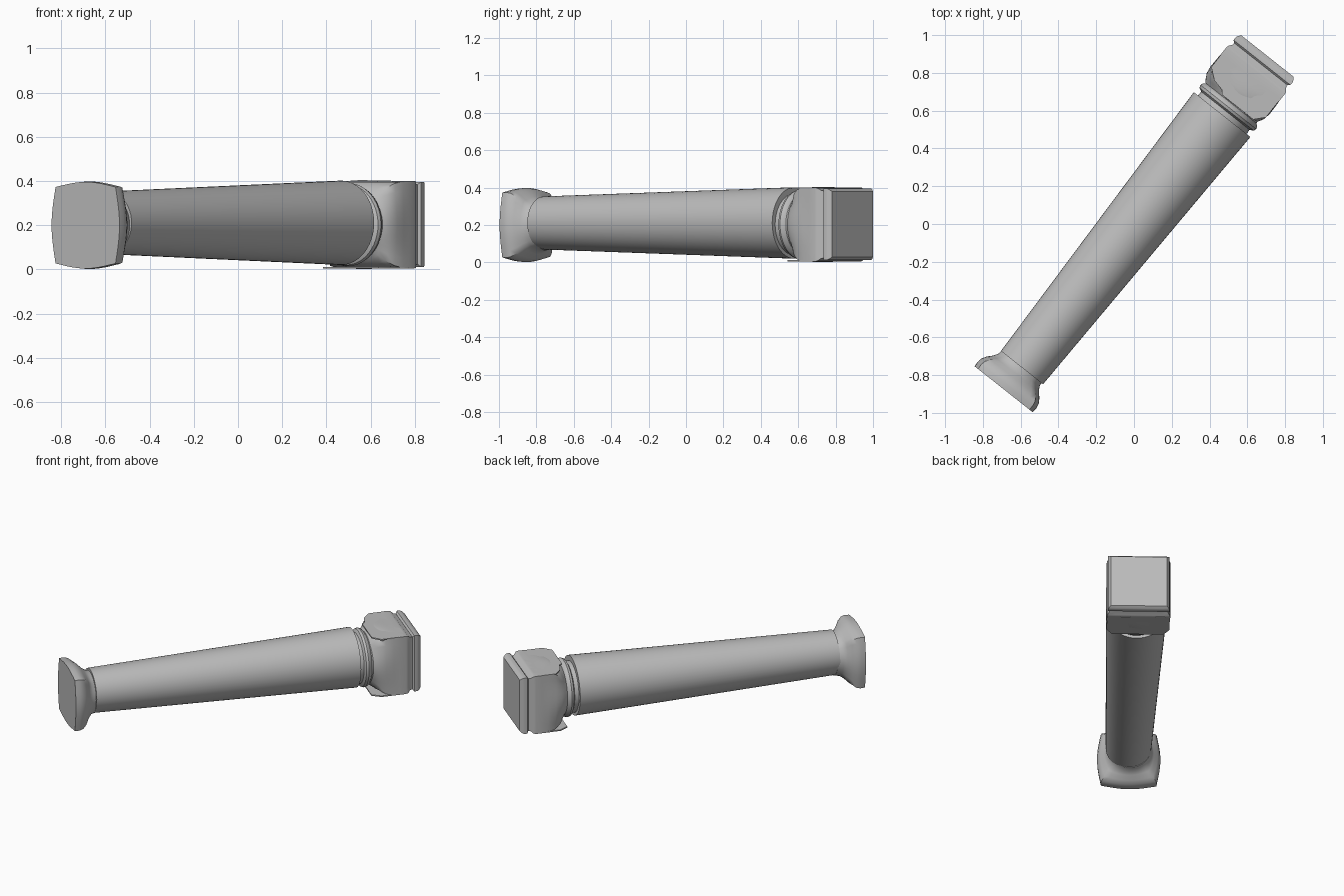
import bpy, bmesh
from math import sin, cos, tau
from mathutils import Matrix, Vector

if "Cube" in bpy.data.objects:
    bpy.data.objects.remove(bpy.data.objects["Cube"])

stone = bpy.data.materials.new("grey stone")
stone.use_nodes = True
stone.diffuse_color = (0.5, 0.5, 0.5, 1)
stone.node_tree.nodes["Principled BSDF"].inputs["Base Color"].default_value = (0.5, 0.5, 0.5, 1)

# Frame of the fallen column: local x is sideways, y is up, z runs along the axis
along = Vector((0.62, 0.784, 0)).normalized()
side = Vector((-along.y, along.x, 0))
frame = Matrix((side, (0, 0, 1), along)).transposed().to_4x4()
frame.translation = (-0.69, -0.875, 0.2)
SIDES = 48


def finish(name, bm):
    bmesh.ops.recalc_face_normals(bm, faces=bm.faces)
    bm.transform(frame)
    mesh = bpy.data.meshes.new(name)
    bm.to_mesh(mesh)
    bm.free()
    mesh.materials.append(stone)
    obj = bpy.data.objects.new(name, mesh)
    bpy.context.collection.objects.link(obj)
    bpy.ops.object.select_all(action='DESELECT')
    obj.select_set(True)
    bpy.context.view_layer.objects.active = obj
    bpy.ops.object.shade_smooth_by_angle(angle=0.6)


def loft(name, rows, shift=(0, 0)):
    """Rows are (distance, radius, squareness): 0 is a circle, 1 a square."""
    bm = bmesh.new()
    rings = []
    for dist, radius, square in rows:
        ring = []
        for i in range(SIDES):
            c, s = cos(tau * i / SIDES), sin(tau * i / SIDES)
            k = radius * (1 - square + square / max(abs(c), abs(s)))
            ring.append(bm.verts.new((k * c + shift[0], k * s + shift[1], dist)))
        rings.append(ring)
    for a, b in zip(rings, rings[1:]):
        for i in range(SIDES):
            j = (i + 1) % SIDES
            bm.faces.new((a[i], a[j], b[j], b[i]))
    bm.faces.new(rings[0])
    bm.faces.new(rings[-1])
    finish(name, bm)


def plate(name, outline, low, high):
    bm = bmesh.new()
    face = bm.faces.new([bm.verts.new((x, low, z)) for x, z in outline])
    extruded = bmesh.ops.extrude_face_region(bm, geom=[face])["geom"]
    verts = [v for v in extruded if isinstance(v, bmesh.types.BMVert)]
    bmesh.ops.translate(bm, verts=verts, vec=(0, high - low, 0))
    finish(name, bm)


# Flared capital with bowed sides
loft("capital", [(0, 0.196, 0.6), (0.03, 0.198, 0.6), (0.055, 0.193, 0.58),
                 (0.08, 0.178, 0.5), (0.105, 0.155, 0.3), (0.13, 0.139, 0.1),
                 (0.165, 0.134, 0)])

# Tapered shaft
loft("shaft", [(0.15, 0.142, 0), (1.858, 0.191, 0)], (-0.005, 0.011))

# Recessed neck and round moulding
loft("neck", [(1.84, 0.165, 0), (1.885, 0.163, 0), (1.895, 0.183, 0), (1.91, 0.188, 0),
              (1.925, 0.183, 0), (1.935, 0.17, 0), (2.0, 0.165, 0)], (-0.006, 0.003))

# Cushion swelling from round to square
loft("base_block", [(1.935, 0.168, 0), (1.955, 0.182, 0.15), (1.98, 0.195, 0.45),
                    (2.02, 0.201, 0.75), (2.07, 0.2, 0.92), (2.11, 0.198, 1),
                    (2.15, 0.198, 1), (2.165, 0.195, 1), (2.18, 0.182, 1),
                    (2.21, 0.178, 1)], (0, 0.003))

# Square end slab
loft("end_slab", [(2.195, 0.18, 1), (2.205, 0.192, 1), (2.225, 0.192, 1),
                  (2.235, 0.188, 1), (2.25, 0.176, 1)], (0, 0.004))

# Flat skirts on two faces of the block, the upper one chipped
plate("lower_skirt", [(-0.16, 1.935), (0.16, 1.935), (0.196, 1.99), (0.196, 2.15),
                      (-0.196, 2.15), (-0.196, 1.99)], -0.196, -0.188)
plate("upper_skirt", [(-0.15, 1.94), (0.06, 1.94), (0.075, 1.96), (0.14, 1.975),
                      (0.196, 2.02), (0.196, 2.15), (-0.196, 2.15), (-0.196, 1.99)],
      0.193, 0.201)
